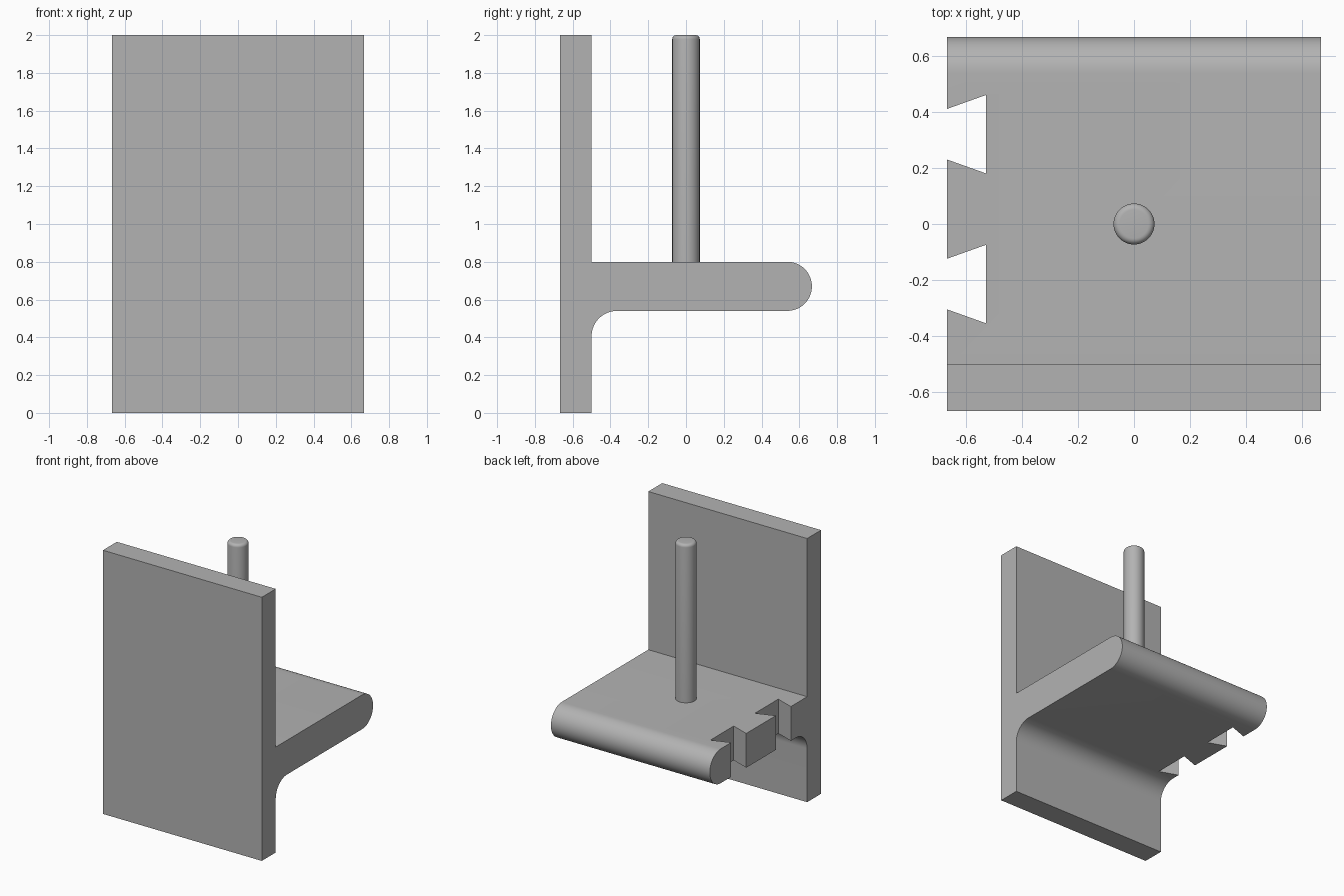
import bpy, bmesh
from math import sin, cos, pi, radians

default = bpy.data.objects.get("Cube")
if default:
    bpy.data.objects.remove(default, do_unlink=True)

grey = bpy.data.materials.new("plain grey")
grey.use_nodes = True
colour = (0.45, 0.45, 0.45, 1)
grey.diffuse_color = colour
grey.node_tree.nodes["Principled BSDF"].inputs["Base Color"].default_value = colour

HALF = 2 / 3           # half width and half depth
INNER = -0.5           # back face of the upright panel
LOW, HIGH = 0.54, 0.80  # shelf underside and top


def arc(cy, cz, r, start, end, steps=24):
    angles = [radians(start + (end - start) * i / steps) for i in range(steps + 1)]
    return [(cy + r * cos(a), cz + r * sin(a)) for a in angles]


def prism(name, points, direction):
    """Extrude a closed outline along a direction."""
    bm = bmesh.new()
    face = bm.faces.new([bm.verts.new(p) for p in points])
    out = bmesh.ops.extrude_face_region(bm, geom=[face])
    moved = [v for v in out["geom"] if isinstance(v, bmesh.types.BMVert)]
    bmesh.ops.translate(bm, verts=moved, vec=direction)
    bmesh.ops.recalc_face_normals(bm, faces=bm.faces)
    mesh = bpy.data.meshes.new(name)
    bm.to_mesh(mesh)
    bm.free()
    obj = bpy.data.objects.new(name, mesh)
    bpy.context.collection.objects.link(obj)
    mesh.materials.append(grey)
    return obj


def activate(obj):
    bpy.ops.object.select_all(action='DESELECT')
    obj.select_set(True)
    bpy.context.view_layer.objects.active = obj


# Upright panel and shelf in one side profile, with fillet and rounded nose
nose = (HIGH - LOW) / 2
fillet = 0.135
profile = [(-HALF, 0), (INNER, 0)]
profile += arc(INNER + fillet, LOW - fillet, fillet, 180, 90)
profile += arc(HALF - nose, LOW + nose, nose, -90, 90)
profile += [(INNER, HIGH), (INNER, 2), (-HALF, 2)]
bracket = prism("bracket", [(-HALF, y, z) for y, z in profile], (2 * HALF, 0, 0))

# Two dovetail notches through one shelf edge
EDGE, DEPTH = 0.09, 0.14   # half width at the mouth, notch depth
slope = 0.05 / DEPTH
for i, centre in enumerate((0.32, -0.214)):
    mouth = EDGE - slope * 0.1
    floor = EDGE + slope * DEPTH
    x0, x1 = -HALF - 0.1, -HALF + DEPTH
    outline = [(x0, centre - mouth, LOW - 0.1), (x1, centre - floor, LOW - 0.1),
               (x1, centre + floor, LOW - 0.1), (x0, centre + mouth, LOW - 0.1)]
    cutter = prism(f"notch_cutter_{i + 1}", outline, (0, 0, HIGH - LOW + 0.2))
    cut = bracket.modifiers.new("notch", 'BOOLEAN')
    cut.operation = 'DIFFERENCE'
    cut.solver = 'EXACT'
    cut.object = cutter
    activate(bracket)
    bpy.ops.object.modifier_apply(modifier=cut.name)
    bpy.data.objects.remove(cutter, do_unlink=True)
activate(bracket)
bpy.ops.object.shade_smooth_by_angle(angle=radians(30))

# Upright rod with a rounded top edge
bottom = HIGH - 0.02
bpy.ops.mesh.primitive_cylinder_add(vertices=48, radius=0.073, depth=2 - bottom,
                                    location=(0, 0, (2 + bottom) / 2))
rod = bpy.context.object
rod.name = "rod"
rod.data.materials.append(grey)
bm = bmesh.new()
bm.from_mesh(rod.data)
rim = [e for e in bm.edges if all(v.co.z > 0 for v in e.verts)]
bmesh.ops.bevel(bm, geom=rim, offset=0.022, segments=6, profile=0.5, affect='EDGES')
bm.to_mesh(rod.data)
bm.free()
bpy.ops.object.shade_smooth_by_angle(angle=radians(30))
